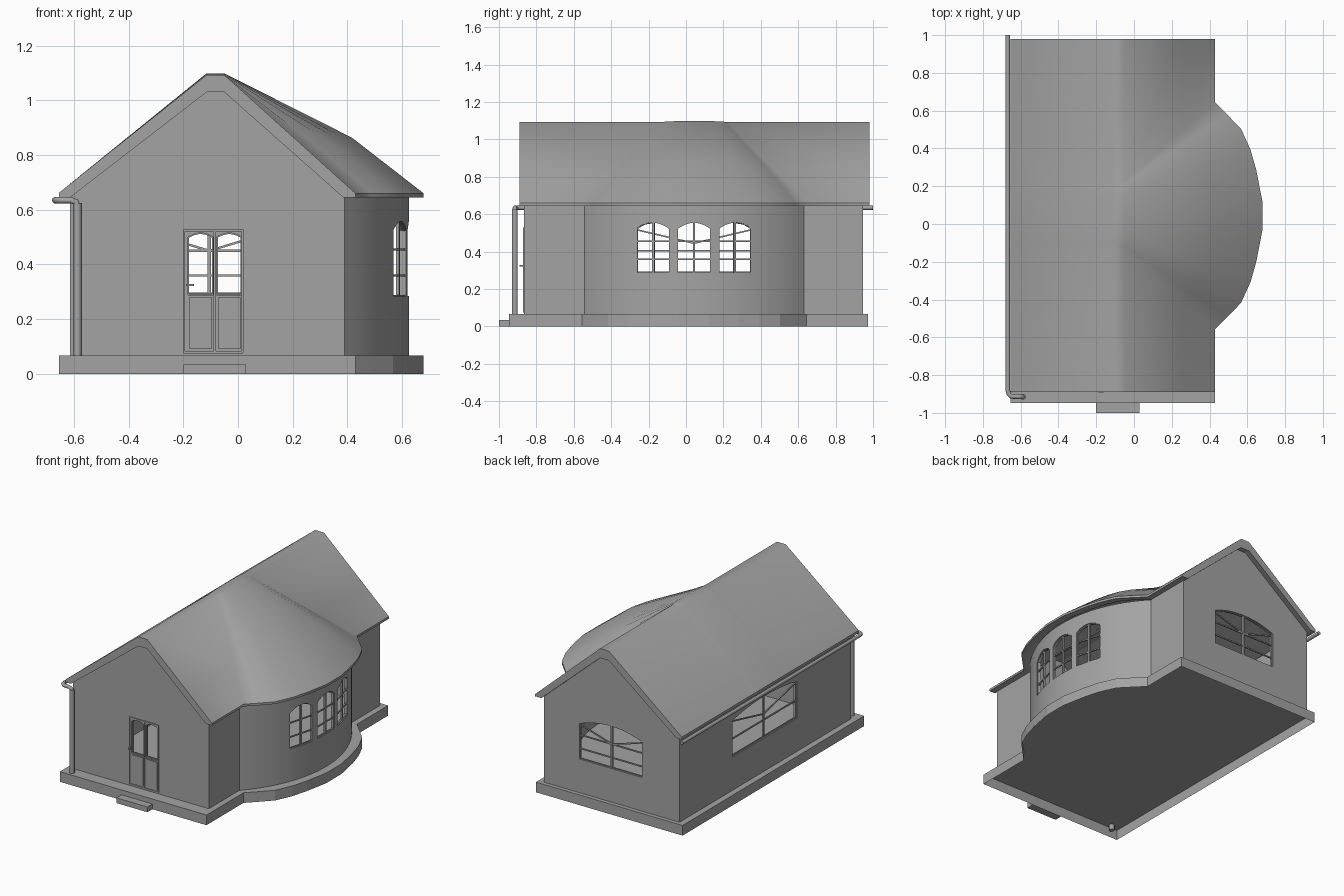
import bpy, bmesh, math
from mathutils import Vector, Matrix

if "Cube" in bpy.data.objects:
    bpy.data.objects.remove(bpy.data.objects["Cube"])

grey = bpy.data.materials.new("plain_grey")
grey.use_nodes = True
COLOUR = (0.37, 0.37, 0.37, 1)
grey.diffuse_color = COLOUR
grey.node_tree.nodes["Principled BSDF"].inputs["Base Color"].default_value = COLOUR

MID_Y = 0.043      # centre of the bow
WALL_Z, BASE_Z = 0.645, 0.068
cutters = []


def finish(name, bm):
    bmesh.ops.recalc_face_normals(bm, faces=bm.faces)
    mesh = bpy.data.meshes.new(name)
    bm.to_mesh(mesh)
    bm.free()
    ob = bpy.data.objects.new(name, mesh)
    bpy.context.collection.objects.link(ob)
    mesh.materials.append(grey)
    return ob


def shade(ob, degrees):
    bpy.ops.object.select_all(action='DESELECT')
    ob.select_set(True)
    bpy.context.view_layer.objects.active = ob
    bpy.ops.object.shade_smooth_by_angle(angle=math.radians(degrees))


def prism(bm, points, offset):
    """Extrude a flat outline along an offset."""
    a = [bm.verts.new(p) for p in points]
    b = [bm.verts.new(Vector(p) + Vector(offset)) for p in points]
    for i in range(len(a)):
        j = (i + 1) % len(a)
        bm.faces.new((a[i], a[j], b[j], b[i]))
    bm.faces.new(b)
    return bm.faces.new(a[::-1])


def bar(bm, p, q, width=0.01):
    """Square bar between two points."""
    p, q = Vector(p), Vector(q)
    d = q - p
    m = (Matrix.Translation((p + q) / 2) @ d.to_track_quat('Z', 'Y').to_matrix().to_4x4()
         @ Matrix.Diagonal((width, width, d.length + width * 0.5, 1)))
    bmesh.ops.create_cube(bm, size=1, matrix=m)


def box(bm, lo, hi):
    lo, hi = Vector(lo), Vector(hi)
    m = Matrix.Translation((lo + hi) / 2) @ Matrix.Diagonal((*(hi - lo), 1))
    bmesh.ops.create_cube(bm, size=1, matrix=m)


# Bow outline shared by the base and the roof eave: (distance along y, x)
half = [(0.6, 0.43), (0.54, 0.49), (0.46, 0.567), (0.35, 0.617), (0.24, 0.648), (0.08, 0.679)]
bow = [(-d, x) for d, x in half] + [(d, x) for d, x in reversed(half)]

# Base: floor with a skirt, open underneath
bm = bmesh.new()
outline = [(-0.655, -0.947), (0.43, -0.947)] + [(x, MID_Y + d) for d, x in bow] + [(0.43, 0.972), (-0.655, 0.972)]
bottom = prism(bm, [(x, y, 0) for x, y in outline], (0, 0, BASE_Z))
bm.faces.remove(bottom)
finish("base_slab", bm)
bm = bmesh.new()
box(bm, (-0.2, -1.0, 0), (0.03, -0.947, 0.035))
finish("door_step", bm)

# Walls: a thick ring around the footprint, from an outer and an inner outline
R, CX, SEG, THICK = 0.85, -0.225, 29, 0.025


def footprint(inset):
    r, east = R - inset, 0.39 - inset
    a = math.acos((east - CX) / r)
    arc = [(CX + r * math.cos(t), MID_Y + r * math.sin(t))
           for t in [a * (2 * i / SEG - 1) for i in range(SEG + 1)]]
    west, front, back = -0.614 + inset, -0.865 + inset, 0.945 - inset
    return [(west, front), (east, front)] + arc + [(east, back), (west, back)]


bm = bmesh.new()
loops = [[bm.verts.new((x, y, z)) for x, y in footprint(inset)]
         for inset, z in ((0, BASE_Z), (0, WALL_Z), (THICK, WALL_Z), (THICK, BASE_Z))]
for a, b in zip(loops, loops[1:] + loops[:1]):
    for i in range(len(a)):
        j = (i + 1) % len(a)
        bm.faces.new((a[i], a[j], b[j], b[i]))
walls = finish("walls", bm)

# Gable panels
for name, y in (("front_gable", -0.865), ("back_gable", 0.92)):
    bm = bmesh.new()
    prism(bm, [(-0.614, y, WALL_Z), (0.39, y, WALL_Z), (-0.05, y, 1.035), (-0.115, y, 1.035)], (0, THICK, 0))
    finish(name, bm)


def window(name, x, y, yaw, width, z0, spring, crown, rails=(), hub=None, mullion=True):
    """Arched opening with frame, rails and fan bars; yaw 0 faces the front."""
    m = Matrix.Translation((x, y, 0)) @ Matrix.Rotation(yaw, 4, 'Z')
    h = width / 2

    def arch(u):
        return spring + (crown - spring) * (1 - (u / h) ** 2)

    shape = [(-h, z0), (h, z0)] + [(u, arch(u)) for u in [h - width * i / 10 for i in range(11)]]
    bm = bmesh.new()
    prism(bm, [(u, -0.06, z) for u, z in shape], (0, 0.14, 0))
    bm.transform(m)
    cut = finish(name + "_cutter", bm)
    cut.hide_render = True
    cutters.append(cut)

    bm = bmesh.new()

    def rail(u0, za, u1, zb, t=0.008):
        bar(bm, (u0, 0.012, za), (u1, 0.012, zb), t)
    for (u0, za), (u1, zb) in zip(shape, shape[1:] + shape[:1]):
        rail(u0, za, u1, zb)
    if mullion:
        rail(0, z0, 0, crown, 0.012)
    for z in rails:
        rail(-h, z, h, z)
    if hub:
        for s in (-1, 1):
            rail(0, hub, s * h, spring - 0.01)
    bm.transform(m)
    finish(name + "_frame", bm)


# Windows
for i, name in enumerate(("bow_window_front", "bow_window_middle", "bow_window_back")):
    a = math.asin(0.22 * (i - 1) / R)
    window(name, CX + R * math.cos(a), MID_Y + R * math.sin(a), math.pi / 2 + a,
           0.18, 0.285, 0.525, 0.558, rails=(0.36, 0.455))
window("back_window", -0.105, 0.945, math.pi, 0.465, 0.293, 0.53, 0.575, (0.36, 0.45), 0.45)
window("side_window", -0.614, MID_Y, -math.pi / 2, 0.68, 0.29, 0.535, 0.57, (0.405,), 0.445)
for name, x in (("door_window_a", -0.137), ("door_window_b", -0.032)):
    window(name, x, -0.865, 0, 0.092, 0.288, 0.5, 0.515, mullion=False)

# Cut each opening into the walls, taking the first solver that really cuts
for cut in cutters:
    for solver in ('MANIFOLD', 'EXACT', 'FLOAT'):
        b = walls.modifiers.new("opening", 'BOOLEAN')
        b.operation, b.solver, b.object = 'DIFFERENCE', solver, cut
        bpy.context.view_layer.update()
        result = bpy.data.meshes.new_from_object(walls.evaluated_get(bpy.context.evaluated_depsgraph_get()))
        walls.modifiers.clear()
        if len(result.vertices) > len(walls.data.vertices):
            walls.data = result
            break
    bpy.data.objects.remove(cut)
shade(walls, 28)

# Door trim, lower panels and handle
bm = bmesh.new()
for x in (-0.197, -0.085, 0.017):
    bar(bm, (x, -0.867, 0.08), (x, -0.867, 0.525), 0.008)
for z in (0.079, 0.525):
    bar(bm, (-0.197, -0.867, z), (0.017, -0.867, z), 0.008)
for x in (-0.18, -0.074):
    box(bm, (x, -0.871, 0.092), (x + 0.085, -0.864, 0.28))
finish("door_panels", bm)
bm = bmesh.new()
bar(bm, (-0.187, -0.865, 0.325), (-0.187, -0.888, 0.325), 0.007)
bar(bm, (-0.187, -0.888, 0.325), (-0.162, -0.888, 0.325), 0.007)
finish("door_handle", bm)

# Roof: a ring of section points swept along the house, swelling over the bow
stations = [(-0.89, -0.89, 0.43)]
stations += [(MID_Y + d * 0.3, MID_Y + d, x) for d, x in bow]
stations += [(0.98, 0.98, 0.43)]
KINK = 0.64
bm = bmesh.new()
rings = []
for ridge_y, eave_y, ex in stations:
    swell = (ex - 0.43) / 0.25
    peak = 1.093 + 0.006 * swell

    def kink(x1, z0, z1):
        return (-0.05 + KINK * (x1 + 0.05), ridge_y + KINK * (eave_y - ridge_y),
                z0 + KINK * (z1 - z0) + 0.046 * swell)
    rings.append([bm.verts.new(p) for p in (
        (-0.614, ridge_y, WALL_Z), (-0.655, ridge_y, WALL_Z), (-0.655, ridge_y, 0.662),
        (-0.115, ridge_y, peak), (-0.05, ridge_y, peak), kink(ex, peak, 0.66),
        (ex, eave_y, 0.66), (ex, eave_y, WALL_Z), (ex - 0.045, eave_y, WALL_Z),
        kink(ex - 0.045, 1.03, WALL_Z), (-0.05, ridge_y, 1.03), (-0.115, ridge_y, 1.03))])
for a, b in zip(rings, rings[1:]):
    for i in range(len(a)):
        j = (i + 1) % len(a)
        bm.faces.new((a[i], a[j], b[j], b[i]))
bm.faces.new(rings[0])
bm.faces.new(rings[-1])
shade(finish("roof", bm), 45)


# Gutter and downpipe
def tube(name, points, radius):
    cu = bpy.data.curves.new(name, 'CURVE')
    cu.dimensions, cu.bevel_depth, cu.bevel_resolution = '3D', radius, 3
    cu.use_fill_caps = True
    sp = cu.splines.new('POLY')
    sp.points.add(len(points) - 1)
    for p, co in zip(sp.points, points):
        p.co = (*co, 1)
    sp.use_smooth = True
    cu.materials.append(grey)
    bpy.context.collection.objects.link(bpy.data.objects.new(name, cu))


tube("gutter", [(-0.668, 1.0, 0.635), (-0.668, -0.88, 0.635), (-0.664, -0.9, 0.635), (-0.65, -0.913, 0.635),
                (-0.61, -0.915, 0.635), (-0.592, -0.915, 0.628), (-0.587, -0.915, 0.61)], 0.012)
tube("downpipe", [(-0.587, -0.915, 0.625), (-0.587, -0.915, 0.03)], 0.016)
